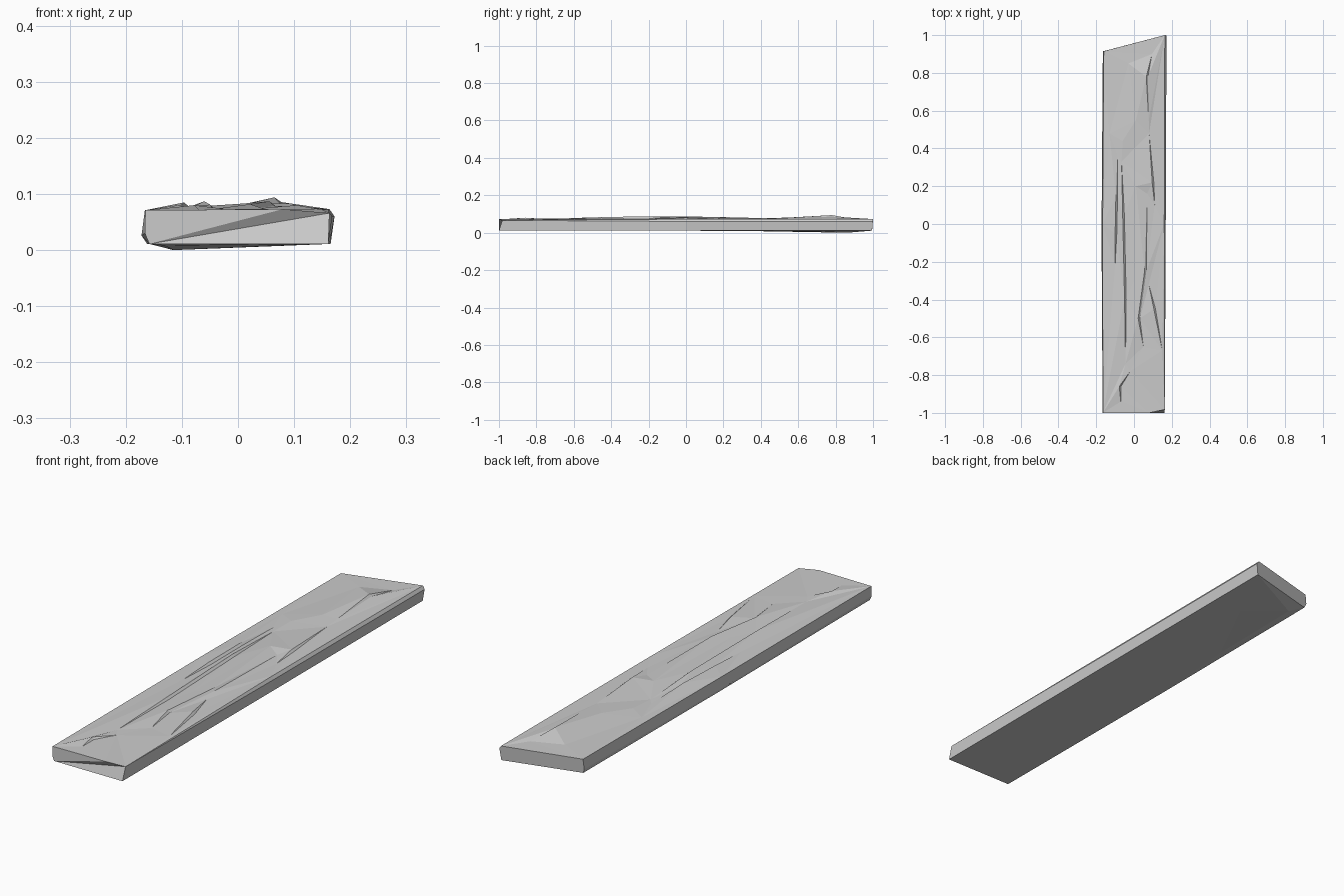
import bpy
import bmesh
from mathutils import Vector
from mathutils.geometry import delaunay_2d_cdt

default_cube = bpy.data.objects.get("Cube")
if default_cube:
    bpy.data.objects.remove(default_cube, do_unlink=True)

FLOOR, TOP = 0.011, 0.071


def make_material(name, colour):
    material = bpy.data.materials.new(name)
    material.use_nodes = True
    material.diffuse_color = colour
    material.node_tree.nodes["Principled BSDF"].inputs["Base Color"].default_value = colour
    return material


def add_face(bm, points):
    bm.faces.new([bm.verts.new(point) for point in points])


def add_cap(bm, outline, ridges):
    """Triangulate an outline, keeping every ridge line as a hard crease."""
    points = list(outline)
    count = len(points)
    edges = [(i, (i + 1) % count) for i in range(count)]
    for ridge in ridges:
        start = len(points)
        points.extend(ridge)
        edges.extend((i, i + 1) for i in range(start, len(points) - 1))
    flat = [Vector(point[:2]) for point in points]
    verts, _, faces, sources, _, _ = delaunay_2d_cdt(flat, edges, [], 1, 1e-5)
    placed = []
    for vert, source in zip(verts, sources):
        height = points[source[0]][2] if source else TOP
        placed.append(Vector((vert.x, vert.y, height)))
    for face in faces:
        add_face(bm, [placed[i] for i in face])


def with_foot(crest, width=0.009, drop=0.008):
    """Pair a raised grain line with the foot of its steep side."""
    foot = [(x + width, y, z - drop) for x, y, z in crest[1:-1]]
    return [crest, [crest[0], *foot, crest[-1]]]


# Long edges: each column runs from the bottom to the top
left_columns = [
    [(-0.158, -1, FLOOR), (-0.166, -1, 0.03), (-0.165, -1, TOP)],
    [(-0.162, 0, FLOOR), (-0.172, -0.05, 0.026), (-0.166, 0, TOP)],
    [(-0.158, 0.91, FLOOR), (-0.165, 0.914, 0.03), (-0.16, 0.915, TOP)],
]
chipped_corner = (0.163, -0.982, 0.066)
right_columns = [
    [(0.161, -1, FLOOR), chipped_corner, chipped_corner],
    [(0.163, 0, FLOOR), (0.168, 0, 0.06), (0.16, 0, 0.073)],
    [(0.165, 0.995, FLOOR), (0.172, 0.998, 0.06), (0.163, 1, 0.073)],
]
front_top = (0.08, -1, 0.073)

# Raised grain lines on the top
grain = [
    [(-0.088, 0.36, 0.073), (-0.096, 0.15, 0.085), (-0.1, -0.05, 0.081), (-0.1, -0.22, 0.073)],
    [(-0.066, 0.33, 0.074), (-0.06, 0.05, 0.087), (-0.05, -0.4, 0.081), (-0.045, -0.74, 0.073)],
    [(0.07, 0.16, 0.076), (0.056, -0.25, 0.087), (0.022, -0.5, 0.082), (0.05, -0.65, 0.072)],
    [(0.078, -0.32, 0.074), (0.105, -0.45, 0.08), (0.15, -0.67, 0.072)],
    [(0.08, 0.48, 0.076), (0.096, 0.22, 0.083), (0.11, 0.1, 0.073)],
    [(0.095, 0.9, 0.073), (0.065, 0.78, 0.094), (0.078, 0.55, 0.08)],
    [(-0.02, -0.78, 0.073), (-0.078, -0.86, 0.08), (-0.07, -0.94, 0.072)],
]
# Shallow dents and swells between the grain lines
swells = [
    [(-0.13, 0.48, 0.073), (-0.06, 0.44, 0.078)],
    [(-0.03, 0.85, 0.073), (0.01, 0.55, 0.081)],
    [(0.01, 0.2, 0.083), (0.0, -0.3, 0.079)],
]
# Sagging wood under the back end
sag = [
    [(-0.13, 0.4, 0.008), (-0.115, 0.86, 0.0), (0.03, 0.72, 0.006)],
]

bm = bmesh.new()
top_outline = [front_top] + [column[2] for column in right_columns]
top_outline += [column[2] for column in reversed(left_columns)]
ridges = [line for crest in grain for line in with_foot(crest)]
add_cap(bm, top_outline, ridges + swells)

bottom_outline = [column[0] for column in right_columns]
bottom_outline += [column[0] for column in reversed(left_columns)]
add_cap(bm, bottom_outline, sag)

# Long sides, two strips each
for columns in (left_columns, right_columns):
    for near, far in zip(columns, columns[1:]):
        for low in range(2):
            quad = [near[low], far[low], far[low + 1], near[low + 1]]
            add_face(bm, list(dict.fromkeys(quad)))

# Cut ends, with the split facets at the front
add_face(bm, left_columns[-1] + right_columns[-1][::-1])
front_left = left_columns[0]
front_right = right_columns[0][0]
add_face(bm, [front_left[0], front_right, chipped_corner])
add_face(bm, [front_left[0], chipped_corner, front_top])
add_face(bm, [*front_left, front_top])

bmesh.ops.remove_doubles(bm, verts=bm.verts[:], dist=1e-5)
bmesh.ops.recalc_face_normals(bm, faces=bm.faces[:])

mesh = bpy.data.meshes.new("plank")
bm.to_mesh(mesh)
bm.free()
mesh.materials.append(make_material("plain grey", (0.6, 0.6, 0.6, 1)))
plank = bpy.data.objects.new("plank", mesh)
bpy.context.collection.objects.link(plank)
